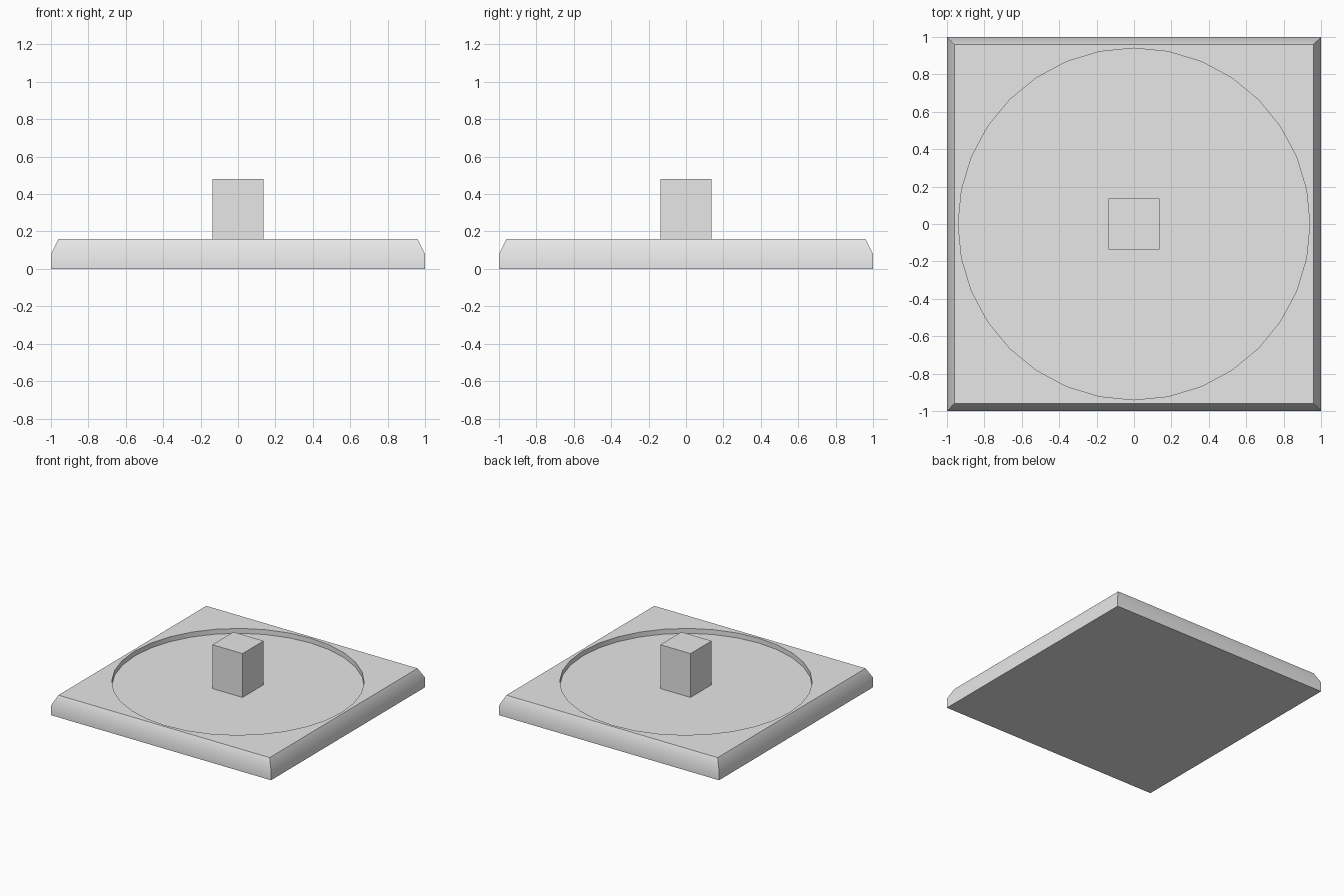
import bpy
import bmesh
from math import radians

cube = bpy.data.objects.get("Cube")
if cube:
    bpy.data.objects.remove(cube, do_unlink=True)

FLOOR, TOP = 0.12, 0.16

grey = bpy.data.materials.new("plain_grey")
grey.use_nodes = True
grey.diffuse_color = (0.8, 0.8, 0.8, 1)
grey.node_tree.nodes["Principled BSDF"].inputs["Base Color"].default_value = (0.8, 0.8, 0.8, 1)


def make_object(name, bm):
    bmesh.ops.recalc_face_normals(bm, faces=bm.faces)
    mesh = bpy.data.meshes.new(name)
    bm.to_mesh(mesh)
    bm.free()
    mesh.materials.append(grey)
    obj = bpy.data.objects.new(name, mesh)
    bpy.context.collection.objects.link(obj)
    return obj


def square_stack(name, levels):
    """Solid made of stacked squares given as (half width, height)."""
    bm = bmesh.new()
    corners = [(-1, -1), (1, -1), (1, 1), (-1, 1)]
    rings = [[bm.verts.new((x * h, y * h, z)) for x, y in corners] for h, z in levels]
    for low, high in zip(rings, rings[1:]):
        for i in range(4):
            j = (i + 1) % 4
            bm.faces.new((low[i], low[j], high[j], high[i]))
    bm.faces.new(rings[0])
    bm.faces.new(rings[-1])
    return make_object(name, bm)


# Square base with a sloped upper rim
base = square_stack("base", [(1, 0), (1, 0.08), (0.96, TOP)])

# Round shallow recess cut into the base
bm = bmesh.new()
bmesh.ops.create_cone(bm, cap_ends=True, segments=32, radius1=0.94, radius2=0.94, depth=0.4)
bmesh.ops.translate(bm, verts=bm.verts, vec=(0, 0, FLOOR + 0.2))
cutter = make_object("recess_cutter", bm)
cutter.hide_render = True

cut = base.modifiers.new("recess", 'BOOLEAN')
cut.operation = 'DIFFERENCE'
cut.solver = 'EXACT'
cut.object = cutter
bpy.ops.object.select_all(action='DESELECT')
bpy.context.view_layer.objects.active = base
base.select_set(True)
bpy.ops.object.modifier_apply(modifier=cut.name)
bpy.data.objects.remove(cutter, do_unlink=True)
bpy.ops.object.shade_smooth_by_angle(angle=radians(30))

# Square post standing in the recess
square_stack("centre_post", [(0.137, FLOOR), (0.137, 0.48)])
